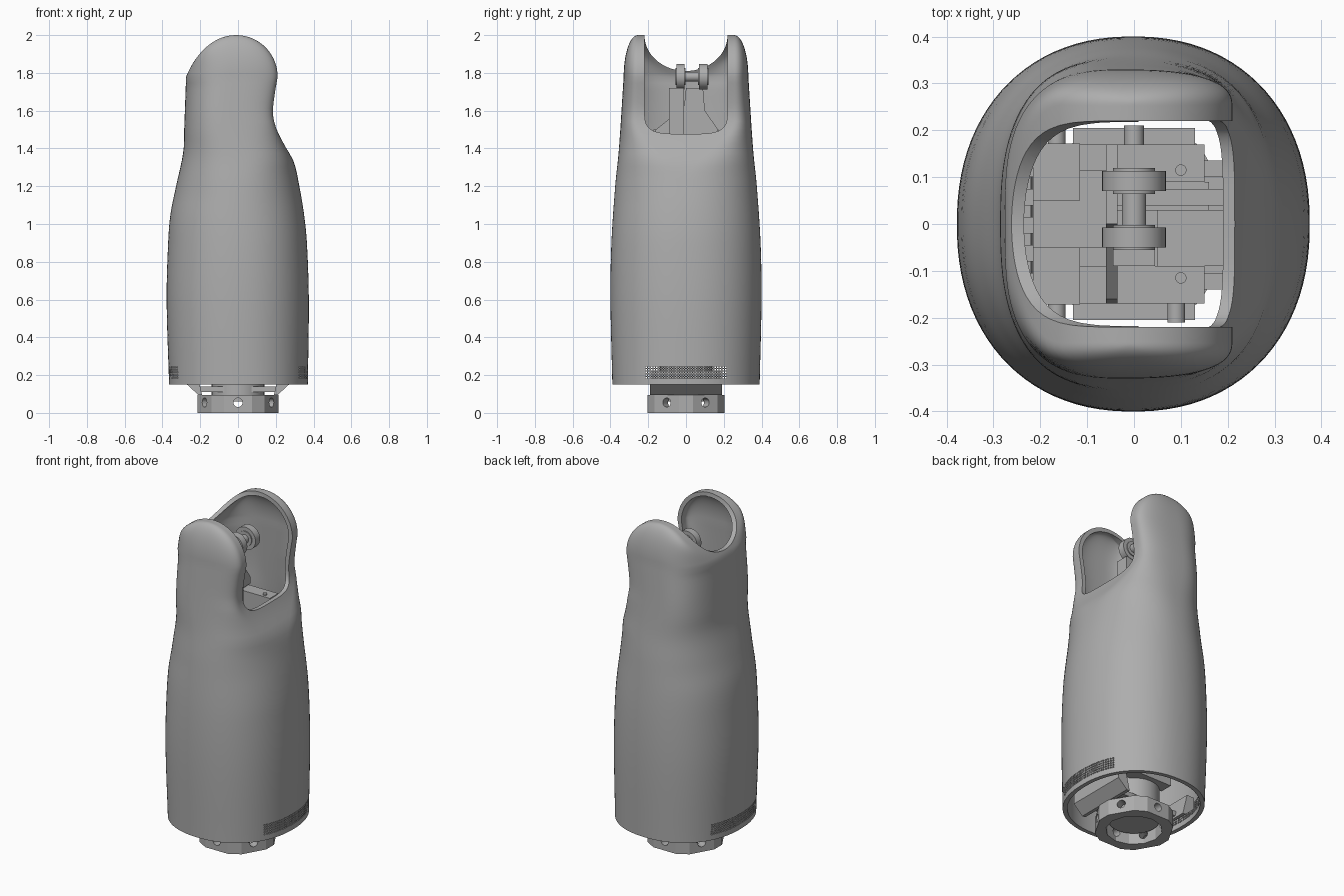
import bpy, bmesh
from math import sin, cos, pi, copysign
from mathutils import Matrix, Vector

if "Cube" in bpy.data.objects:
    bpy.data.objects.remove(bpy.data.objects["Cube"])

grey = bpy.data.materials.new("plain_grey")
grey.use_nodes = True
COLOUR = (0.42, 0.42, 0.42, 1)
grey.diffuse_color = COLOUR
grey.node_tree.nodes["Principled BSDF"].inputs["Base Color"].default_value = COLOUR


def finish(name, bm):
    bmesh.ops.recalc_face_normals(bm, faces=bm.faces)
    mesh = bpy.data.meshes.new(name)
    bm.to_mesh(mesh)
    bm.free()
    mesh.materials.append(grey)
    ob = bpy.data.objects.new(name, mesh)
    bpy.context.collection.objects.link(ob)
    return ob


def add_box(bm, x, y, z):
    size = [b - a for a, b in (x, y, z)]
    mid = [(a + b) / 2 for a, b in (x, y, z)]
    bmesh.ops.create_cube(bm, size=1, matrix=Matrix.Translation(mid) @ Matrix.Diagonal((*size, 1)))


def box(name, x, y, z):
    bm = bmesh.new()
    add_box(bm, x, y, z)
    return finish(name, bm)


def add_rod(bm, start, end, radius, sides=32):
    a, b = Vector(start), Vector(end)
    turn = (b - a).to_track_quat("Z", "Y").to_matrix().to_4x4()
    bmesh.ops.create_cone(bm, cap_ends=True, segments=sides, radius1=radius, radius2=radius,
                          depth=(b - a).length, matrix=Matrix.Translation((a + b) / 2) @ turn)


def rod(name, start, end, radius):
    bm = bmesh.new()
    add_rod(bm, start, end, radius)
    return smooth(finish(name, bm))


def loft(name, rings):
    bm = bmesh.new()
    rows = [[bm.verts.new(p) for p in ring] for ring in rings]
    count = len(rows[0])
    for low, high in zip(rows, rows[1:]):
        for i in range(count):
            j = (i + 1) % count
            bm.faces.new((low[i], low[j], high[j], high[i]))
    bm.faces.new(rows[0])
    bm.faces.new(rows[-1])
    return finish(name, bm)


def cut(ob, cutters):
    for cutter in cutters:
        cutter.hide_render = True
        mod = ob.modifiers.new("cut", "BOOLEAN")
        mod.operation, mod.solver, mod.object = "DIFFERENCE", "EXACT", cutter
    bpy.context.view_layer.update()
    graph = bpy.context.evaluated_depsgraph_get()
    mesh = bpy.data.meshes.new_from_object(ob.evaluated_get(graph))
    ob.modifiers.clear()
    ob.data = mesh
    for cutter in cutters:
        bpy.data.objects.remove(cutter)
    return ob


def smooth(ob):
    bpy.ops.object.select_all(action="DESELECT")
    ob.select_set(True)
    bpy.context.view_layer.objects.active = ob
    bpy.ops.object.shade_smooth_by_angle(angle=0.6)
    return ob


def ease(a, b, z):
    t = min(max((z - a) / (b - a), 0), 1)
    return t * t * (3 - 2 * t)


def curve(points, z):
    # Smooth curve through (height, value) points
    def slope(k):
        a, b = points[max(k - 1, 0)], points[min(k + 1, len(points) - 1)]
        return (b[1] - a[1]) / (b[0] - a[0])
    i = max(k for k in range(len(points) - 1) if k == 0 or points[k][0] <= z)
    (z0, v0), (z1, v1) = points[i], points[i + 1]
    h = z1 - z0
    t = (z - z0) / h
    e = ease(0, 1, t)
    return v0 + (v1 - v0) * e + h * t * (1 - t) * (slope(i) * (1 - t) - slope(i + 1) * t)


# Outer shell: half-widths to the -x side, the +x side and along y
LEFT = [(.15, .365), (.6, .378), (.9, .37), (1.05, .358), (1.2, .328), (1.38, .29), (1.5, .285), (1.78, .275)]
RIGHT = [(.15, .37), (.6, .375), (.9, .365), (1.05, .35), (1.2, .325), (1.33, .295), (1.42, .245),
         (1.5, .205), (1.58, .185), (1.67, .192), (1.78, .21)]
SIDE = [(.15, .39), (.6, .4), (.9, .395), (1.2, .375), (1.4, .355), (1.78, .33)]


def shell_ring(z, left, right, side, sides=96):
    mid, half = (right - left) / 2, (right + left) / 2
    power = 2 / (2.2 + .4 * ease(1.1, 1.5, z))
    ring = []
    for k in range(sides):
        t = 2 * pi * (k + .5) / sides
        c, s = cos(t), sin(t)
        flat = .25 * (ease(1.25, 1.55, z) if c > 0 else ease(1.72, 1.95, z))
        flat = min(flat, side - .006)
        ring.append((mid + copysign(half * abs(c) ** power, c),
                     copysign(flat + (side - flat) * abs(s) ** power, s), z))
    return ring


def shell_skin(inset):
    rings = []
    for k in range(48):
        z = .15 + 1.63 * k / 48
        rings.append(shell_ring(z, *(curve(p, z) - inset for p in (LEFT, RIGHT, SIDE))))
    radius = .22 - inset
    for k in range(17):
        a = k / 16 * pi * .49
        s, c = sin(a), cos(a)
        rings.append(shell_ring(1.78 + radius * s, .01 + radius * c + .045 * (1 - s) ** 2,
                                radius * c - .01, .255 + .075 * c - inset))
    return rings


def notch(x0, x1, half, centre, depth, n):
    outline = [(half, 2.2), (-half, 2.2)]
    for k in range(33):
        a = pi + pi * k / 32
        outline.append((copysign(half * abs(cos(a)) ** (2 / n), cos(a)),
                        centre - depth * abs(sin(a)) ** (2 / n)))
    return loft("notch_cutter", [[(x, y, z) for y, z in outline] for x in (x0, x1)])


shell = loft("outer_shell", shell_skin(.025)[::-1] + shell_skin(0))
vents = bmesh.new()
for side in (-1, 1):
    for row in range(5):
        for col in range(-15, 16):
            y, z = col * .014, .186 + row * .014
            add_box(vents, sorted((side * .2, side * .5)), (y - .004, y + .004), (z - .004, z + .004))
cut(shell, [notch(-1, 1, .22, 2, .19, 2), notch(.01, 1, .2195, 1.62, .143, 4),
            finish("vent_cutter", vents)])
smooth(shell)

# Base collar with six bolt holes
corners = [k * pi / 3 + pi / 6 + d for k in range(6) for d in (-.35, .35)]
collar = loft("base_collar", [[(.218 * cos(a), .218 * sin(a), z) for a in corners] for z in (0, .095)])
bore = bmesh.new()
add_rod(bore, (0, 0, -.1), (0, 0, .2), .155, 12)
bolts = bmesh.new()
for k in range(6):
    a = k * pi / 3 + pi / 6
    add_rod(bolts, (.1 * cos(a), .1 * sin(a), .055), (.3 * cos(a), .3 * sin(a), .055), .024)
cut(collar, [finish("bore_cutter", bore), finish("bolt_cutter", bolts)])

# Lower drive and its bracket
rod("lower_motor", (0, 0, .06), (0, 0, .5), .14)
box("base_crossbar", (-.2, .2), (-.12, .12), (.11, .14))
for name, s in (("left", 1), ("right", -1)):
    lower = [(s * .19, .095), (s * .21, .095), (s * .27, .15), (s * .27, .22), (s * .22, .22)]
    loft(name + "_base_bracket", [[(x, y, z) for x, z in lower] for y in (-.19, .19)])

# Inner frame
for name, s in (("back", 1), ("front", -1)):
    box(name + "_rail", (-.12, .15), sorted((s * .09, s * .17)), (.25, 1.45))
    box(name + "_block", (-.215, -.115), sorted((s * .05, s * .172)), (.9, 1.5))
    rod(name + "_left_post", (-.165, s * .16, 1.4), (-.165, s * .21, 1.4), .019)
    box(name + "_side_plate", (-.13, .13), sorted((s * .17, s * .205)), (.3, .32))
box("upper_motor", (-.215, -.06), (-.05, .115), (.8, 1.47))
box("centre_housing", (.05, .195), (-.09, .03), (.6, 1.35))
box("core", (-.13, .05), (-.09, .03), (.5, 1.3))
box("core_back", (-.13, .16), (.03, .09), (.5, 1.1))
for k in range(5):
    y = -.14 + k * .06
    box("cooling_fin_%d" % k, (-.25, .195), (y, y + .035), (.7, 1.15))
rod("back_post", (0, .16, 1.35), (0, .21, 1.35), .021)
rod("front_post", (.09, -.16, 1.35), (.09, -.21, 1.35), .019)
for k, s in enumerate((-1, 1)):
    rod("rail_screw_%d" % k, (.1, s * .115, 1.44), (.1, s * .115, 1.46), .012)

# Linkage with two rollers on an axle
brace = [(-.17, 1.46), (.17, 1.46), (.17, 1.5), (.1, 1.6), (.09, 1.72), (0, 1.72), (-.01, 1.62), (-.16, 1.5)]
loft("link_brace", [[(x, y, z) for y, z in brace] for x in (-.06, -.035)])
for name, y0, y1 in (("back", .07, .113), ("front", -.05, -.008)):
    rod(name + "_roller", (0, y0, 1.78), (0, y1, 1.78), .068)
    rod(name + "_roller_hub", (0, y0 - .006, 1.78), (0, y1 + .006, 1.78), .045)
rod("roller_axle", (0, -.03, 1.78), (0, .09, 1.78), .026)
box("link_arm", (-.045, .045), (-.09, -.01), (1.3, 1.72))
